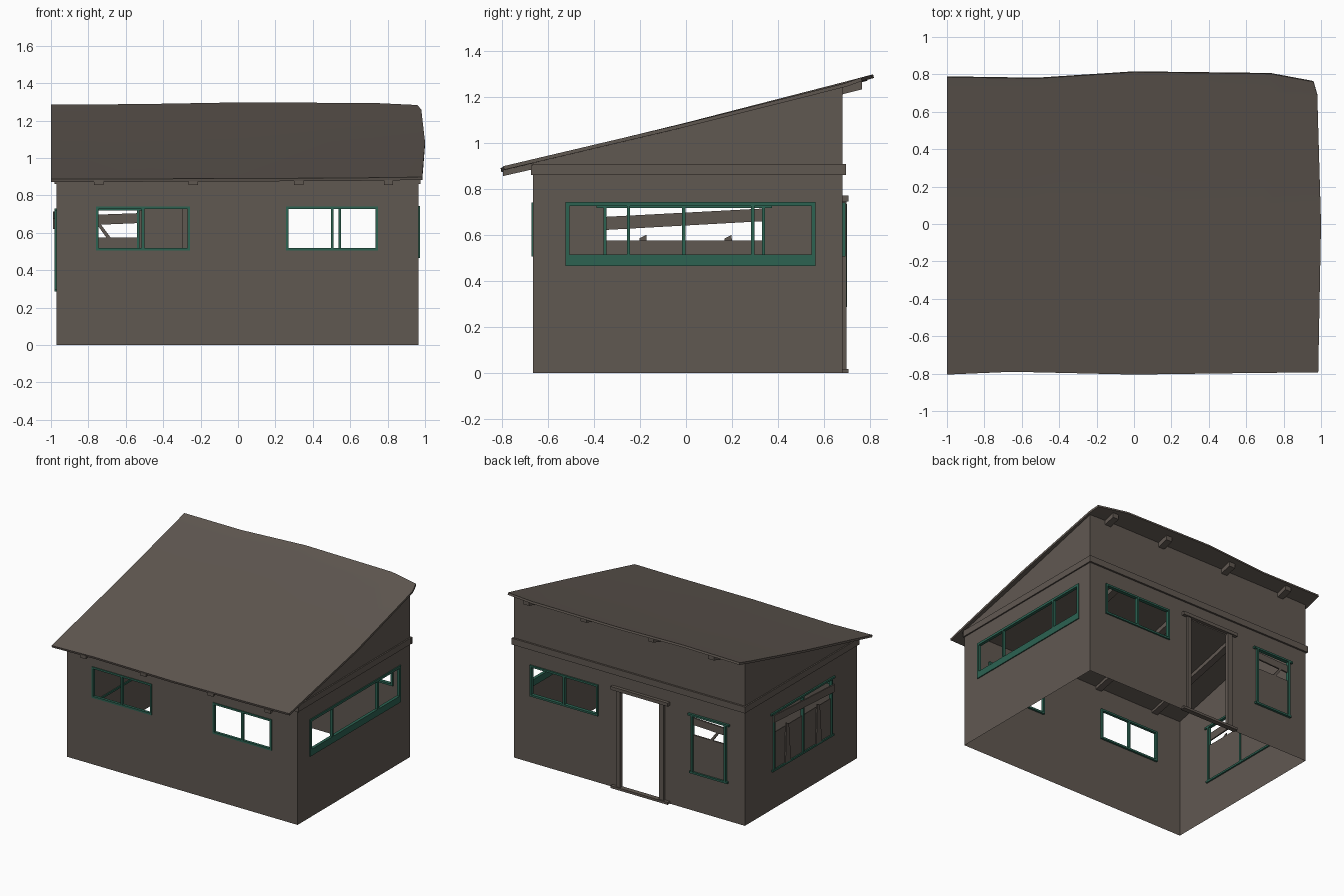
import bpy, bmesh

if "Cube" in bpy.data.objects:
    bpy.data.objects.remove(bpy.data.objects["Cube"])

def material(name, rgb):
    m = bpy.data.materials.new(name)
    m.diffuse_color = (*rgb, 1)
    m.use_nodes = True
    m.node_tree.nodes["Principled BSDF"].inputs["Base Color"].default_value = m.diffuse_color
    return m

BROWN = material("weathered brown", (0.118, 0.098, 0.083))
GREEN = material("window green", (0.025, 0.122, 0.083))

X0, X1, Y0, Y1 = -0.97, 0.965, -0.665, 0.68   # wall planes

def finish(name, bm, mat, fix=True):
    if fix:
        bmesh.ops.recalc_face_normals(bm, faces=bm.faces)
    me = bpy.data.meshes.new(name)
    bm.to_mesh(me)
    bm.free()
    me.materials.append(mat)
    ob = bpy.data.objects.new(name, me)
    bpy.context.collection.objects.link(ob)
    return ob

def place(axis, d, u, z):
    return (d, u, z) if axis == 'x' else (u, d, z)

def plate(bm, axis, pts, d0, d1):
    """Prism: outline pts in (u, z), extruded along axis from d0 to d1."""
    a = [bm.verts.new(place(axis, d0, *p)) for p in pts]
    b = [bm.verts.new(place(axis, d1, *p)) for p in pts]
    bm.faces.new(a)
    bm.faces.new(b[::-1])
    n = len(pts)
    for i in range(n):
        bm.faces.new((a[i], b[i], b[(i + 1) % n], a[(i + 1) % n]))

def rect(u0, u1, z0, z1):
    return [(u0, z0), (u1, z0), (u1, z1), (u0, z1)]

def plates(name, axis, outlines, d0, d1, mat):
    bm = bmesh.new()
    for o in outlines:
        plate(bm, axis, o, d0, d1)
    return finish(name, bm, mat)

def wall(name, axis, d, u0, u1, top, holes, flip, gable=None):
    """Thin wall made as a grid of cells, leaving out the openings."""
    bm = bmesh.new()
    us = sorted({u0, u1, *[h[0] for h in holes], *[h[1] for h in holes]})
    zs = sorted({0, top, *[h[2] for h in holes], *[h[3] for h in holes]})
    polys = [gable] if gable else []
    for a, b in zip(us, us[1:]):
        for c, e in zip(zs, zs[1:]):
            mu, mz = (a + b) / 2, (c + e) / 2
            if not any(h[0] < mu < h[1] and h[2] < mz < h[3] for h in holes):
                polys.append(rect(a, b, c, e))
    for p in polys:
        vs = [bm.verts.new(place(axis, d, *q)) for q in p]
        bm.faces.new(vs[::-1] if flip else vs)
    bmesh.ops.remove_doubles(bm, verts=bm.verts, dist=1e-5)
    finish(name, bm, BROWN, fix=False)

def frame(name, axis, d0, d1, hole, mullions=(), w=0.014, sill=None, ears=0.0):
    u0, u1, z0, z1 = hole
    bot = sill or w
    bars = [rect(u0 - w, u0, z0, z1), rect(u1, u1 + w, z0, z1),
            rect(u0 - w - ears, u1 + w + ears, z1, z1 + w),
            rect(u0 - w - ears / 2, u1 + w + ears / 2, z0 - bot, z0)]
    bars += [rect(m - 0.007, m + 0.007, z0, z1) for m in mullions]
    plates(name, axis, bars, d0, d1, GREEN)

# openings: u0, u1, z0, z1
front_l = (-0.745, -0.27, 0.52, 0.727)
front_r = (0.27, 0.735, 0.52, 0.727)
back_big = (0.27, 0.815, 0.52, 0.727)
back_small = (-0.805, -0.54, 0.3, 0.72)
door = (-0.26, 0.065, 0, 0.735)
right_win = (-0.505, 0.545, 0.515, 0.725)
left_win = (-0.345, 0.33, 0.3, 0.717)

# walls and gables
gable = [(Y0, 0.9), (Y1, 0.9), (Y1, 1.246), (0, 1.07), (Y0, 0.912)]
wall("front_wall", 'y', Y0, X0, X1, 0.912, [front_l, front_r], False)
wall("back_wall", 'y', Y1, X0, X1, 1.246, [back_big, back_small, door], True)
wall("right_wall", 'x', X1, Y0, Y1, 0.9, [right_win], False, gable)
wall("left_wall", 'x', X0, Y0, Y1, 0.9, [left_win], True, gable)

# trim band around the top of the walls
band = rect(X0 - 0.012, X1 + 0.012, 0.86, 0.908)
plates("back_band", 'y', [band], Y1, Y1 + 0.014, BROWN)
plates("front_band", 'y', [rect(X0 - 0.012, X1 + 0.012, 0.86, 0.9)], Y0 - 0.008, Y0, BROWN)
side = rect(Y0 - 0.002, Y1 + 0.012, 0.86, 0.908)
plates("right_band", 'x', [side], X1, X1 + 0.01, BROWN)
plates("left_band", 'x', [side], X0 - 0.01, X0, BROWN)

# window frames
frame("front_left_window", 'y', Y0 - 0.006, Y0 + 0.015, front_l, [-0.508])
frame("front_right_window", 'y', Y0 - 0.006, Y0 + 0.015, front_r, [0.503])
frame("back_large_window", 'y', Y1 - 0.015, Y1 + 0.012, back_big, [0.543])
frame("back_small_window", 'y', Y1 - 0.012, Y1 + 0.018, back_small, ears=0.025)
frame("right_window", 'x', X1 - 0.015, X1 + 0.008, right_win, [-0.25, 0.29], 0.018, 0.05)
frame("left_window", 'x', X0 - 0.012, X0 + 0.012, left_win, [-0.01], ears=0.03)

# boards over the small back window
plates("back_window_boards", 'y', [
    rect(-0.805, -0.54, 0.3, 0.575),
    [(-0.81, 0.64), (-0.53, 0.652), (-0.53, 0.705), (-0.81, 0.695)],
    [(-0.765, 0.66), (-0.745, 0.66), (-0.64, 0.52), (-0.665, 0.52)]],
    Y1 - 0.008, Y1 + 0.004, BROWN)

# boards over the left window
plates("left_window_panel", 'x', [rect(-0.345, 0.33, 0.3, 0.575)],
       X0 - 0.002, X0 + 0.004, BROWN)
planks = [[(u - 0.035, 0.3), (u + 0.03, 0.3), (u + 0.018, 0.6), (u - 0.012, 0.585)]
          for u in (-0.19, 0.18)]
plates("left_window_planks", 'x', planks, X0 - 0.012, X0 - 0.003, BROWN)
plates("left_window_cross_board", 'x',
       [[(-0.37, 0.62), (0.35, 0.66), (0.35, 0.715), (-0.37, 0.677)]],
       X0 - 0.018, X0 - 0.008, BROWN)

# door frame: posts, lintel and threshold
plates("door_posts", 'y', [rect(-0.3, -0.26, 0.015, 0.745), rect(0.065, 0.1, 0.015, 0.745)],
       Y1 - 0.012, Y1 + 0.016, BROWN)
plates("door_lintel_and_threshold", 'y',
       [rect(-0.34, 0.14, 0.745, 0.77), rect(-0.34, 0.14, 0, 0.018)],
       Y1 - 0.012, Y1 + 0.025, BROWN)

# rafters under the roof
for i, x in enumerate((-0.745, -0.24, 0.325, 0.805)):
    outline = [(-0.795, 0.855), (0, 1.035), (0.765, 1.232),
               (0.765, 1.268), (0, 1.07), (-0.795, 0.881)]
    plates("rafter_%d" % (i + 1), 'x', [outline], x - 0.025, x + 0.025, BROWN)

# slightly warped roof sheet: rows of points from front to back
rows = [
    [(-1, -.805, .888), (-.65, -.79, .888), (0, -.805, .89), (.6, -.797, .893), (.985, -.793, .898)],
    [(-1, 0, 1.08), (-.6, 0, 1.083), (0, 0, 1.087), (.68, 0, 1.087), (1, 0, 1.085)],
    [(-1, .66, 1.25), (-.55, .66, 1.254), (0, .67, 1.258), (.72, .68, 1.262), (.98, .69, 1.258)],
    [(-1, .785, 1.285), (-.52, .778, 1.288), (0, .812, 1.297), (.73, .803, 1.294), (.96, .76, 1.283)],
]
bm = bmesh.new()
grid = [[bm.verts.new(p) for p in r] for r in rows]
for r0, r1 in zip(grid, grid[1:]):
    for i in range(len(r0) - 1):
        bm.faces.new((r0[i], r0[i + 1], r1[i + 1], r1[i]))
for f in bm.faces:
    f.smooth = True
roof = finish("roof", bm, BROWN, fix=False)
solid = roof.modifiers.new("thickness", 'SOLIDIFY')
solid.thickness = 0.016
solid.offset = -1
bpy.context.view_layer.objects.active = roof
roof.select_set(True)
bpy.ops.object.modifier_apply(modifier=solid.name)
bpy.ops.object.shade_smooth_by_angle(angle=0.5)
